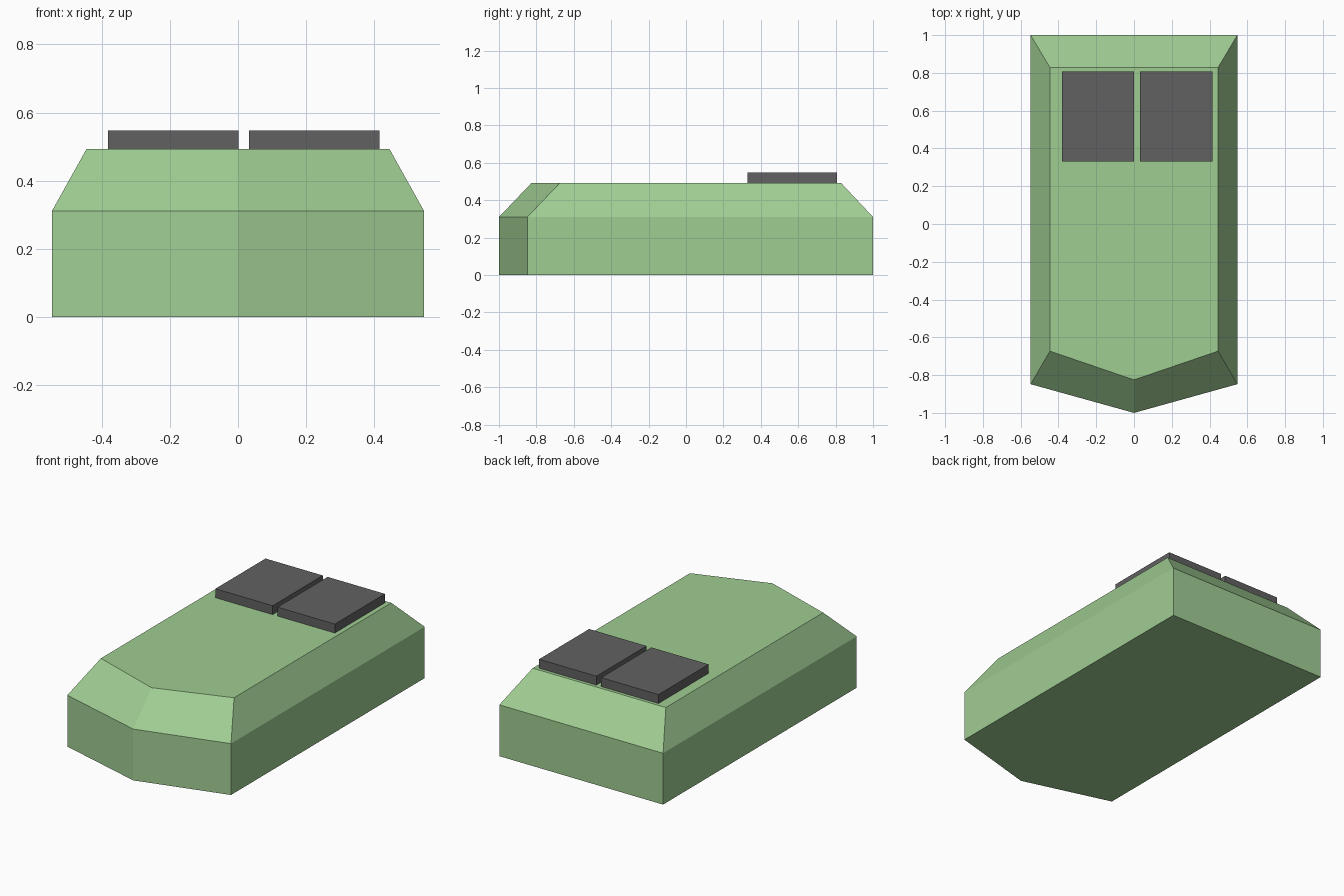
import bpy
import bmesh

if "Cube" in bpy.data.objects:
    bpy.data.objects.remove(bpy.data.objects["Cube"], do_unlink=True)


def make_material(name, rgb):
    mat = bpy.data.materials.new(name)
    mat.use_nodes = True
    colour = (*rgb, 1.0)
    mat.diffuse_color = colour
    mat.node_tree.nodes["Principled BSDF"].inputs["Base Color"].default_value = colour
    return mat


def loft(name, rings, mat):
    """Closed solid through a stack of matching (outline, height) rings."""
    bm = bmesh.new()
    loops = [[bm.verts.new((x, y, z)) for x, y in outline] for outline, z in rings]
    for low, high in zip(loops, loops[1:]):
        for i in range(len(low)):
            j = (i + 1) % len(low)
            bm.faces.new((low[i], low[j], high[j], high[i]))
    bm.faces.new(reversed(loops[0]))
    bm.faces.new(loops[-1])
    bmesh.ops.recalc_face_normals(bm, faces=bm.faces)
    mesh = bpy.data.meshes.new(name)
    bm.to_mesh(mesh)
    bm.free()
    mesh.materials.append(mat)
    obj = bpy.data.objects.new(name, mesh)
    bpy.context.collection.objects.link(obj)
    return obj


def bow_outline(half_width, tip, shoulder, back):
    """Five-sided outline with a pointed front."""
    return [(0, tip), (half_width, shoulder), (half_width, back),
            (-half_width, back), (-half_width, shoulder)]


def rectangle(x0, x1, y0, y1):
    return [(x0, y0), (x1, y0), (x1, y1), (x0, y1)]


green = make_material("soft green", (0.35, 0.61, 0.29))
grey = make_material("dark grey", (0.12, 0.12, 0.12))

# Hull: upright sides, then a sloped shoulder up to the flat deck
base = bow_outline(0.547, -1.0, -0.848, 1.0)
deck = bow_outline(0.445, -0.825, -0.673, 0.828)
loft("hull", [(base, 0), (base, 0.31), (deck, 0.493)], green)

# Two rear deck panels, set slightly off centre
for name, x0 in (("right_deck_panel", -0.382), ("left_deck_panel", 0.033)):
    panel = rectangle(x0, x0 + 0.383, 0.33, 0.808)
    loft(name, [(panel, 0.485), (panel, 0.547)], grey)
